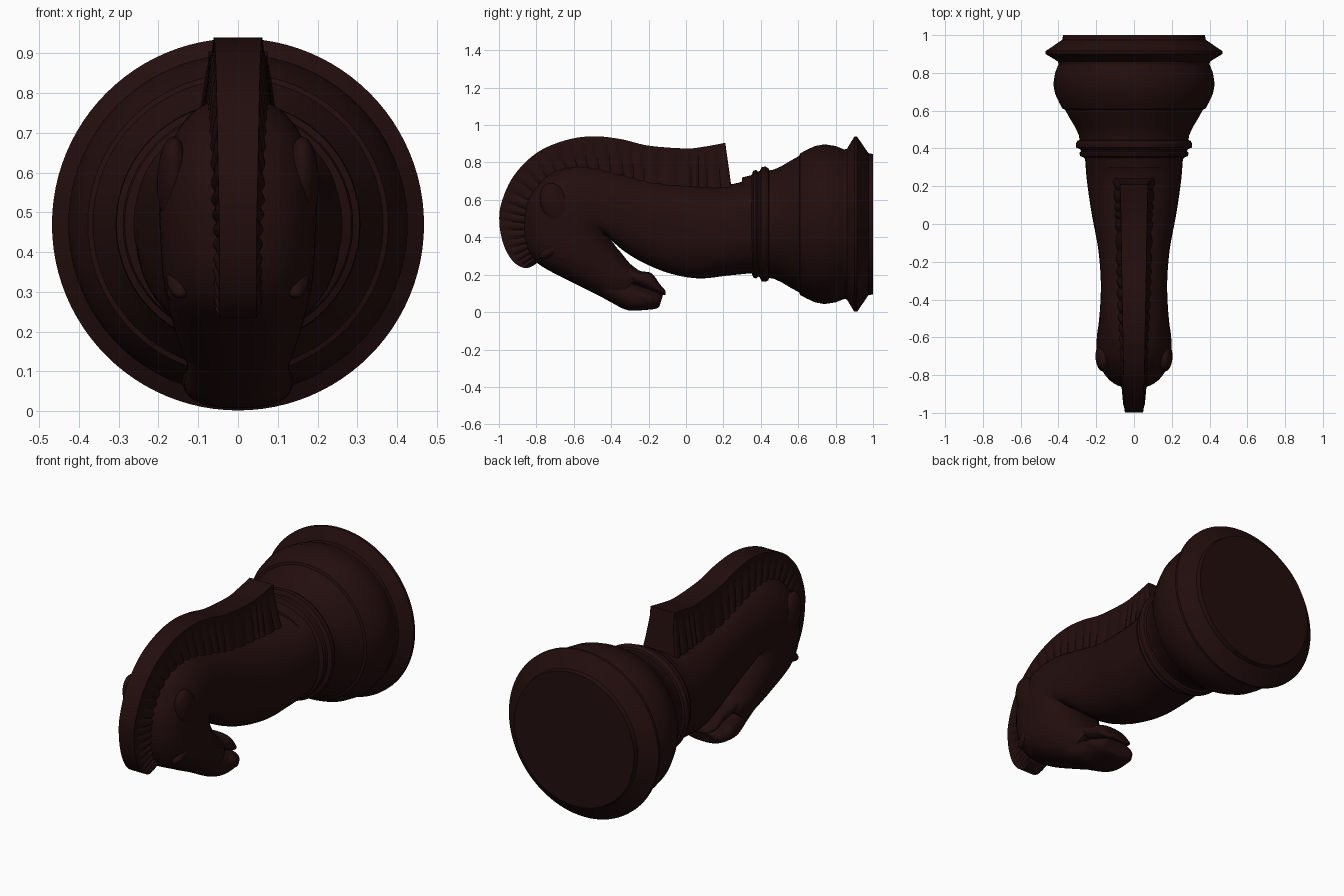
import bpy, bmesh, math
from mathutils import Vector

if "Cube" in bpy.data.objects:
    bpy.data.objects.remove(bpy.data.objects["Cube"])

wood = bpy.data.materials.new("dark red brown")
wood.diffuse_color = (0.0165, 0.0042, 0.0042, 1)
wood.use_nodes = True
wood.node_tree.nodes["Principled BSDF"].inputs["Base Color"].default_value = wood.diffuse_color


def finish(name, bm, angle=35):
    bmesh.ops.recalc_face_normals(bm, faces=bm.faces)
    me = bpy.data.meshes.new(name)
    bm.to_mesh(me)
    bm.free()
    me.materials.append(wood)
    ob = bpy.data.objects.new(name, me)
    bpy.context.collection.objects.link(ob)
    bpy.ops.object.select_all(action='DESELECT')
    ob.select_set(True)
    bpy.context.view_layer.objects.active = ob
    bpy.ops.object.shade_smooth_by_angle(angle=math.radians(angle))
    return ob


def skin(bm, rings):
    vs = [[bm.verts.new(p) for p in r] for r in rings]
    n = len(vs[0])
    for a, b in zip(vs, vs[1:]):
        for i in range(n):
            j = (i + 1) % n
            bm.faces.new((a[i], a[j], b[j], b[i]))
    bm.faces.new(vs[0])
    bm.faces.new(vs[-1])


def spline(rows, steps):
    # Catmull-Rom through rows of numbers
    out = []
    for k in range(len(rows) - 1):
        p = [rows[max(0, min(len(rows) - 1, k + d))] for d in (-1, 0, 1, 2)]
        for s in range(steps):
            t = s / steps
            out.append([0.5 * (2 * b + (c - a) * t + (2 * a - 5 * b + 4 * c - d) * t * t
                        + (3 * b - a - 3 * c + d) * t ** 3) for a, b, c, d in zip(*p)])
    return out + [list(rows[-1])]


def body_loft(name, rows, power=0.85, steps=6, n=48):
    # rows: outer y, z, inner y, z, half width
    bm = bmesh.new()
    rings = []
    for oy, oz, iy, iz, w in spline(rows, steps):
        ring = []
        for i in range(n):
            a = 2 * math.pi * i / n
            c, s = math.cos(a), math.sin(a)
            x = w * math.copysign(abs(s) ** power, s)
            t = 0.5 + 0.5 * math.copysign(abs(c) ** power, c)
            ring.append((x, iy + (oy - iy) * t, iz + (oz - iz) * t))
        rings.append(ring)
    skin(bm, rings)
    return finish(name, bm, 50)


def blob(name, loc, radii, tilt):
    # mirrored pair of ellipsoids, tilted about x
    bm = bmesh.new()
    for side in (-1, 1):
        res = bmesh.ops.create_uvsphere(bm, u_segments=24, v_segments=14, radius=1)
        for v in res["verts"]:
            x, y, z = (v.co[i] * radii[i] for i in range(3))
            c, s = math.cos(tilt), math.sin(tilt)
            v.co = Vector((side * (loc[0] + x), loc[1] + c * y - s * z, loc[2] + s * y + c * z))
    return finish(name, bm, 60)


# Turned base, lathed about the y axis
profile = [(1.0, .375), (.975, .38), (.915, .468), (.9, .468), (.86, .402), (.845, .4),
           (.80, .418), (.74, .427), (.69, .418), (.64, .395), (.61, .378), (.605, .365),
           (.56, .34), (.51, .31), (.47, .292), (.445, .288), (.44, .3), (.425, .308),
           (.405, .306), (.395, .285), (.385, .28), (.375, .29), (.36, .285), (.35, .262), (.3, .25)]
bm = bmesh.new()
N = 96
skin(bm, [[(r * math.cos(2 * math.pi * i / N), y, .47 + r * math.sin(2 * math.pi * i / N))
           for i in range(N)] for y, r in profile])
finish("turned_base", bm, 25)

# Curved neck and head
body_loft("neck_and_head", [
    (.37, .73, .37, .21, .26), (.25, .685, .22, .195, .25), (.05, .685, .07, .18, .225),
    (-.18, .71, -.08, .205, .19), (-.38, .76, -.22, .26, .176), (-.57, .79, -.33, .325, .18),
    (-.73, .745, -.405, .39, .19), (-.84, .62, -.415, .40, .198), (-.87, .48, -.40, .385, .195),
    (-.855, .35, -.375, .35, .19), (-.79, .258, -.345, .315, .18), (-.62, .165, -.30, .26, .16),
    (-.48, .095, -.25, .22, .14), (-.40, .055, -.24, .20, .125)])

# Nose and jaw around the open mouth
body_loft("nose", [
    (-.50, .11, -.42, .24, .13), (-.40, .052, -.31, .17, .128), (-.31, .01, -.22, .135, .135),
    (-.21, .012, -.15, .11, .128), (-.155, .02, -.125, .09, .10), (-.14, .035, -.13, .075, .06)])
body_loft("jaw", [
    (-.42, .19, -.32, .27, .12), (-.30, .15, -.25, .222, .115), (-.21, .12, -.185, .208, .105),
    (-.145, .095, -.14, .15, .09), (-.11, .09, -.11, .115, .06)])

# Ribbed crest from the back of the neck over the forehead
crest = [(.21, .905, .25, .62), (.1, .885, .1, .6), (0, .875, 0, .6), (-.2, .89, -.2, .62),
         (-.35, .925, -.32, .66), (-.5, .94, -.46, .69), (-.65, .917, -.57, .69),
         (-.8, .85, -.67, .65), (-.92, .73, -.73, .6), (-.985, .59, -.78, .53),
         (-.998, .48, -.79, .46), (-.975, .36, -.79, .4), (-.925, .272, -.78, .35),
         (-.86, .235, -.77, .31), (-.805, .255, -.75, .31)]
bm = bmesh.new()
rings = []
rows = spline(crest, 20)
for k, (oy, oz, iy, iz) in enumerate(rows):
    t = k / (len(rows) - 1)
    top = .074 - .027 * min(1, t * 1.4)
    base = .118 - .05 * min(1, t * 1.3)
    rib = .010 * abs(math.sin(math.pi * k / 9)) - .007
    ring = []
    for f, w in ((0, top), (.08, top + .001), (.2, top + .006 + rib),
                 (.6, (top + base) / 2 + rib), (1, base + rib)):
        ring.append((w, oy + (iy - oy) * f, oz + (iz - oz) * f))
    rings.append(ring + [(-x, y, z) for x, y, z in reversed(ring)])
skin(bm, rings)
finish("ribbed_crest", bm, 40)

# Ears, brows, eyes and nostrils
blob("ears", (.162, -.70, .575), (.042, .075, .12), .35)
blob("brows", (.145, -.71, .335), (.035, .085, .03), .55)
blob("eyes", (.145, -.67, .30), (.034, .045, .03), -.5)
blob("nostrils", (.105, -.215, .075), (.035, .06, .035), -.4)
